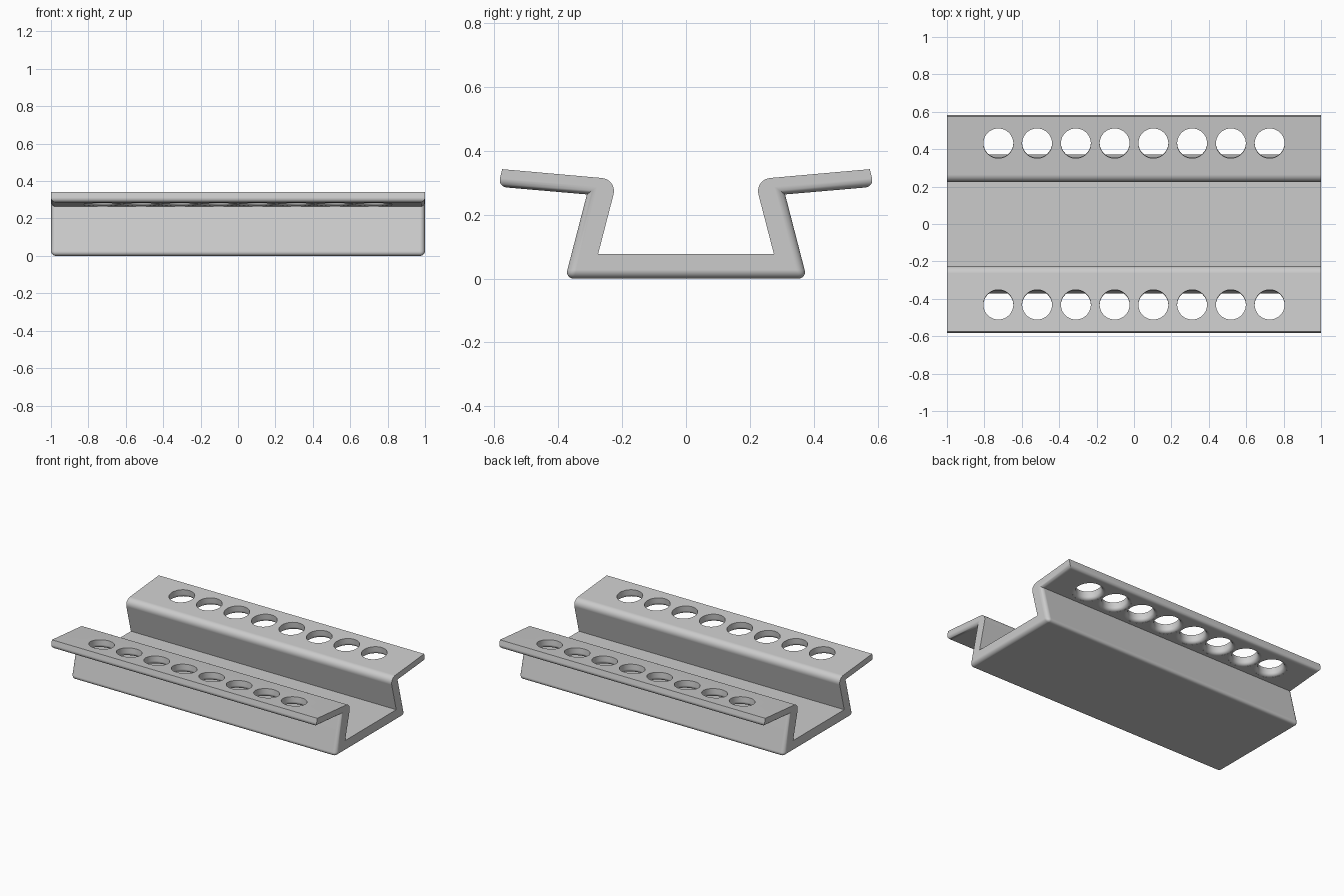
import bpy, bmesh, math
from mathutils import Matrix, Vector

cube = bpy.data.objects.get("Cube")
if cube:
    bpy.data.objects.remove(cube, do_unlink=True)

HALF_LENGTH = 1.0
HOLES, SPACING, RADIUS, FLARE = 8, 0.2072, 0.08, 0.022

# Half cross-section (y, z): floor, inner bend, lip, underside, foot
half = [(0.275, 0.076), (0.2145, 0.310), (0.575, 0.342),
        (0.588, 0.287), (0.31, 0.263), (0.378, 0.0)]
section = half + [(-y, z) for y, z in reversed(half)]
n = len(section)


def new_object(name, bm):
    bmesh.ops.recalc_face_normals(bm, faces=bm.faces)
    mesh = bpy.data.meshes.new(name)
    bm.to_mesh(mesh)
    bm.free()
    obj = bpy.data.objects.new(name, mesh)
    bpy.context.collection.objects.link(obj)
    return obj


# Channel: one side strip per section edge, plus two end caps
bm = bmesh.new()
ends = [[bm.verts.new((x, y, z)) for y, z in section]
        for x in (-HALF_LENGTH, HALF_LENGTH)]
caps = [bm.faces.new(ring) for ring in ends]
strips = []
for i in range(n):
    j = (i + 1) % n
    strips.append(bm.faces.new((ends[0][i], ends[0][j], ends[1][j], ends[1][i])))
bmesh.ops.recalc_face_normals(bm, faces=bm.faces)

# Pressed outside surface: its convex borders and end edges get a small fillet
outside = set(strips[3:8])
small = [e for e in bm.edges
         if any(f in outside for f in e.link_faces) and e.is_convex]
bend_points = {1, n - 2}
large = [e for e in bm.edges
         if any(set(e.verts) == {ends[0][i], ends[1][i]} for i in bend_points)]
bmesh.ops.bevel(bm, geom=small, offset=0.027, offset_type='OFFSET',
                segments=6, profile=0.5, affect='EDGES', clamp_overlap=True)
large = [e for e in large if e.is_valid]
bmesh.ops.bevel(bm, geom=large, offset=0.05, offset_type='OFFSET',
                segments=10, profile=0.5, affect='EDGES', clamp_overlap=True)
channel = new_object("perforated_channel", bm)

# Hole cutters: straight bore that flares at the underside of the lip
(y0, z0), (y1, z1) = half[4], half[3]
tilt = math.atan2(z1 - z0, y1 - y0)
hole_y = 0.436
hole_z = z0 + (hole_y - y0) * math.tan(tilt)
outline = [(0, 0.1), (RADIUS, 0.1)]
for k in range(7):
    a = math.radians(90 * k / 6)
    outline.append((RADIUS + FLARE * (1 - math.cos(a)),
                    FLARE * (1 - math.sin(a)) + 0.0004))
outline += [(RADIUS + FLARE, -0.012), (0, -0.012)]


def add_cutter(bm, matrix):
    verts = [bm.verts.new((r, 0, z)) for r, z in outline]
    edges = [bm.edges.new(pair) for pair in zip(verts, verts[1:])]
    made = bmesh.ops.spin(bm, geom=verts + edges, cent=(0, 0, 0), axis=(0, 0, 1),
                          angle=2 * math.pi, steps=48, use_merge=True)
    fresh = set(verts)
    stack = list(verts)
    while stack:
        v = stack.pop()
        for e in v.link_edges:
            w = e.other_vert(v)
            if w not in fresh:
                fresh.add(w)
                stack.append(w)
    bmesh.ops.transform(bm, matrix=matrix, verts=list(fresh))


bm = bmesh.new()
for side in (0, math.pi):
    for i in range(HOLES):
        x = (i - (HOLES - 1) / 2) * SPACING
        place = (Matrix.Rotation(side, 4, 'Z')
                 @ Matrix.Translation(Vector((x, hole_y, hole_z)))
                 @ Matrix.Rotation(tilt, 4, 'X'))
        add_cutter(bm, place)
bmesh.ops.remove_doubles(bm, verts=bm.verts, dist=0.00005)
cutter = new_object("hole_cutter", bm)
cutter.hide_render = True

bpy.ops.object.select_all(action='DESELECT')
channel.select_set(True)
bpy.context.view_layer.objects.active = channel
cut = channel.modifiers.new("holes", 'BOOLEAN')
cut.operation = 'DIFFERENCE'
cut.solver = 'EXACT'
cut.object = cutter
bpy.ops.object.modifier_apply(modifier=cut.name)
bpy.data.objects.remove(cutter, do_unlink=True)

# Bare metal
metal = bpy.data.materials.new("light_grey_metal")
metal.use_nodes = True
colour = (0.6, 0.6, 0.6, 1)
metal.diffuse_color = colour
metal.node_tree.nodes["Principled BSDF"].inputs["Base Color"].default_value = colour
channel.data.materials.clear()
channel.data.materials.append(metal)

# Smooth fillets, flat faces kept flat
bpy.ops.object.shade_smooth_by_angle(angle=math.radians(35))
weighted = channel.modifiers.new("flat_faces", 'WEIGHTED_NORMAL')
weighted.keep_sharp = True
